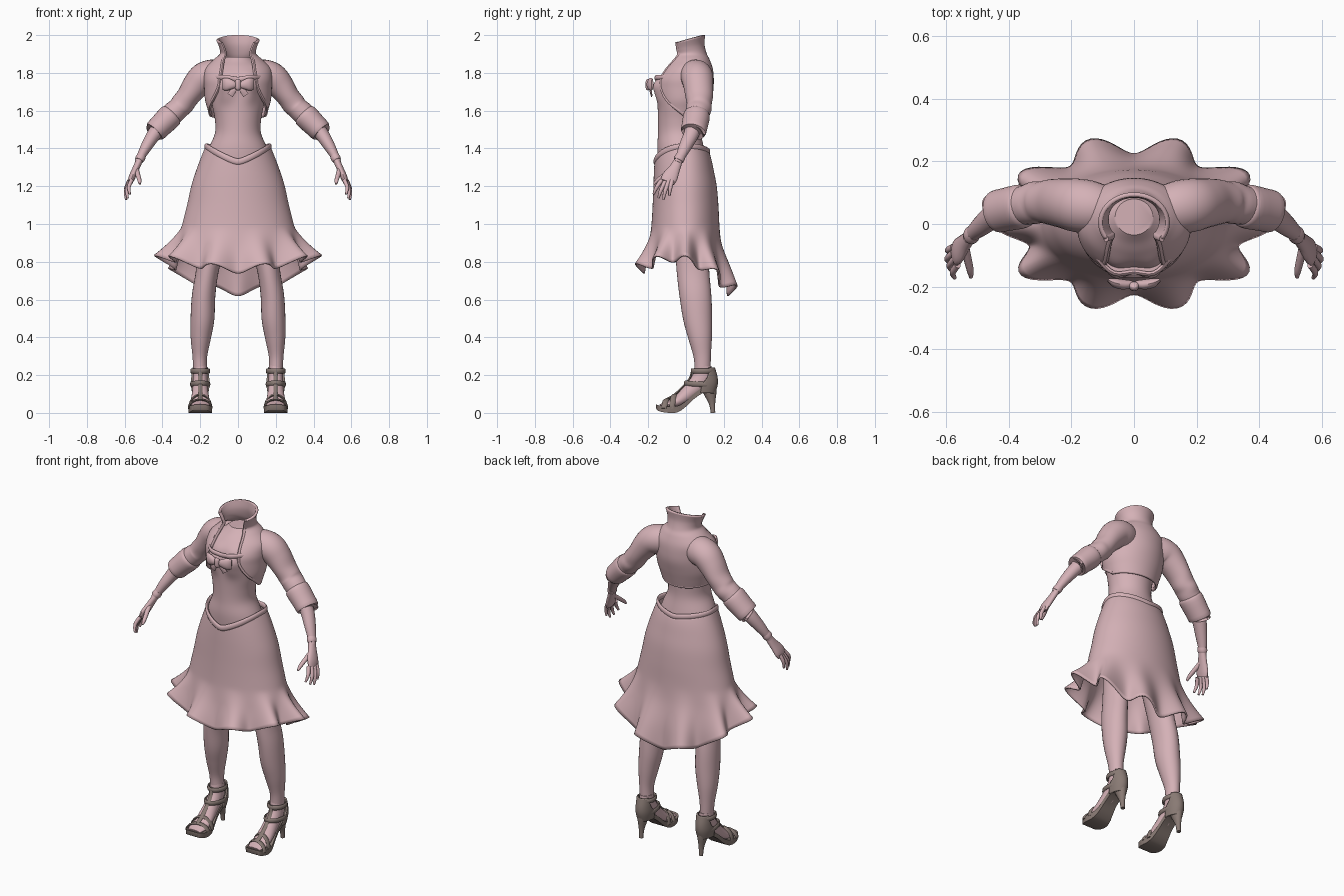
import bpy, bmesh, math
from mathutils import Vector

X, Y, Z = Vector((1, 0, 0)), Vector((0, 1, 0)), Vector((0, 0, 1))


def material(name, rgb):
    m = bpy.data.materials.new(name)
    m.diffuse_color = (*rgb, 1)
    return m


PINK = material("dusty pink", (0.66, 0.44, 0.47))
TAUPE = material("shoe taupe", (0.25, 0.195, 0.175))


def spline(rows, n=5, closed=False):
    """Smoothly resample rows of equal-length tuples."""
    out, c = [], len(rows)
    at = (lambda i: rows[i % c]) if closed else (lambda i: rows[max(0, min(c - 1, i))])
    for i in range(c if closed else c - 1):
        a, b, d, e = at(i - 1), at(i), at(i + 1), at(i + 2)
        for k in range(n):
            t = k / n
            out.append(tuple(q + 0.5 * t * (r - p + t * (2 * p - 5 * q + 4 * r - s + t * (3 * (q - r) + s - p)))
                             for p, q, r, s in zip(a, b, d, e)))
    return out if closed else out + [tuple(rows[-1])]


def loft(name, rings, mat=PINK, loop=True, cap=False, closed=False, mirror=False, thick=0, angle=40):
    """Skin a list of rings of points."""
    bm = bmesh.new()
    vs = [[bm.verts.new(p) for p in r] for r in rings]
    m = len(rings[0])
    for i in range(len(vs) if closed else len(vs) - 1):
        a, b = vs[i], vs[(i + 1) % len(vs)]
        for j in range(m if loop else m - 1):
            k = (j + 1) % m
            bm.faces.new((a[j], a[k], b[k], b[j]))
    if cap:
        bm.faces.new(vs[0])
        bm.faces.new(vs[-1])
    bmesh.ops.recalc_face_normals(bm, faces=bm.faces)
    me = bpy.data.meshes.new(name)
    bm.to_mesh(me)
    bm.free()
    me.materials.append(mat)
    ob = bpy.data.objects.new(name, me)
    bpy.context.collection.objects.link(ob)
    bpy.ops.object.select_all(action='DESELECT')
    ob.select_set(True)
    bpy.context.view_layer.objects.active = ob
    bpy.ops.object.shade_smooth_by_angle(angle=math.radians(angle))
    if thick:
        s = ob.modifiers.new("thickness", 'SOLIDIFY')
        s.thickness, s.offset = thick, 0
    if mirror:
        ob.modifiers.new("mirror", 'MIRROR')
    return ob


def tube(name, rows, ref=Y, seg=20, n=5, closed=False, **kw):
    """Elliptical tube; each row is x, y, z, radius along ref, other radius."""
    rows = spline(rows, n, closed) if n > 1 else rows
    pts = [Vector(r[:3]) for r in rows]
    rings, c = [], len(rows)
    for i, r in enumerate(rows):
        a = pts[(i - 1) % c] if closed or i else pts[0]
        b = pts[(i + 1) % c] if closed or i < c - 1 else pts[-1]
        t = (b - a).normalized()
        u = (ref - t * ref.dot(t)).normalized()
        v = t.cross(u)
        rings.append([pts[i] + u * r[3] * math.cos(w) + v * r[4] * math.sin(w)
                      for w in (2 * math.pi * k / seg for k in range(seg))])
    return loft(name, rings, cap=not closed, closed=closed, **kw)


# Bodice: height, half width, front y, back y, bust swell
def body(name, rows, seg=64):
    rings = []
    for z, w, f, b, s in spline(rows):
        ring = []
        for k in range(seg):
            a = 2 * math.pi * k / seg
            x, y = w * math.sin(a), (f + b) / 2 - (b - f) / 2 * math.cos(a)
            if math.cos(a) > 0:
                y -= s * math.exp(-((abs(x) - 0.065) / 0.04) ** 2)
            ring.append((x, y, z))
        rings.append(ring)
    return loft(name, rings, cap=True)


body("bodice", [(1.30, .185, -.145, .115, 0), (1.40, .155, -.152, .095, 0), (1.48, .122, -.148, .08, 0),
                (1.55, .122, -.148, .08, 0), (1.62, .135, -.15, .085, .003), (1.68, .143, -.153, .09, .02),
                (1.73, .146, -.158, .09, .027), (1.77, .144, -.15, .09, .012)])
body("chest_and_neck", [(1.74, .142, -.145, .09, .015), (1.79, .145, -.128, .09, .01), (1.83, .135, -.095, .09, 0),
                        (1.86, .09, -.06, .085, 0), (1.885, .06, -.035, .08, 0)])

# Neckline trim along the top of the bodice
trim = []
for k in range(-12, 13):
    a = math.radians(k * 6.5)
    x = .147 * math.sin(a)
    y = -.03 - .122 * math.cos(a) - .017 * math.exp(-((abs(x) - .065) / .04) ** 2)
    trim.append((x, y, 1.765 + .012 * min(1, abs(x) / .07), .013, .008))
tube("neckline_trim", trim, ref=Z, seg=10, n=1)

# Bow on the bodice
tube("bow_wing", [(.005, -.19, 1.735, .013, .01), (.03, -.193, 1.738, .024, .016),
                  (.06, -.188, 1.74, .034, .015), (.082, -.178, 1.74, .03, .006)], ref=Z, seg=14, mirror=True)
tube("bow_tail", [(.005, -.19, 1.73, .006, .009), (.025, -.187, 1.705, .006, .015),
                  (.042, -.182, 1.682, .004, .018)], seg=10, mirror=True)
tube("bow_knot", [(0, -.195, 1.764, .006, .008), (0, -.198, 1.755, .015, .015),
                  (0, -.198, 1.72, .015, .015), (0, -.195, 1.71, .006, .008)], seg=12)

# Skirt: V-shaped waist and a fluted hem with ten folds
PROFILE = [(1.44, .155, .15, .095), (1.36, .188, .16, .125), (1.28, .218, .165, .143), (1.20, .243, .168, .158),
           (1.10, .265, .172, .167), (1.00, .29, .178, .172), (.90, .312, .188, .18), (.75, .318, .202, .2),
           (.55, .318, .202, .2)]
FINE = spline(PROFILE, 8)


def size_at(z):
    for p, q in zip(FINE, FINE[1:]):
        if q[0] <= z <= p[0]:
            t = (p[0] - z) / (p[0] - q[0])
            return [a + (b - a) * t for a, b in zip(p[1:], q[1:])]
    return FINE[-1][1:]


def waist_z(a):
    s = math.sqrt(math.sin(a) ** 2 + .012)
    return 1.41 - ((.09 if math.cos(a) > 0 else .03) * max(0, 1 - s))


def skirt_point(a, s, grow=0):
    c = math.cos(a)
    fold = -math.cos(10 * a)
    hem = .81 + .06 * c - .11 * c * c + .022 * fold
    top = waist_z(a)
    z = top + (hem - top) * s
    w, f, b = size_at(z)
    u = max(0, min(1, (.99 - z) / (.99 - hem)))
    flare = 1 + u ** 1.6 * (.25 + .15 * fold)
    return ((w + grow) * flare * math.sin(a), -((f if c > 0 else b) + grow) * flare * c, z)


N = 160
ANGLES = [2 * math.pi * k / N for k in range(N)]
loft("skirt", [[skirt_point(a, s / 36) for a in ANGLES] for s in range(37)], thick=.009, angle=60)
tube("waistband", [(*skirt_point(a, 0, .002), .017, .009) for a in ANGLES], ref=Z, seg=10, n=1, closed=True)

# Short open jacket with standing collar: z, half width, centre y, depth, opening angle, front drop
JACKET = [(1.565, .146, -.025, .125, 82, -.03), (1.61, .156, -.02, .132, 105, -.01), (1.66, .168, -.015, .14, 128, 0),
          (1.72, .172, -.01, .148, 143, 0), (1.77, .175, -.005, .145, 147, 0), (1.82, .168, .01, .125, 149, 0),
          (1.865, .125, .02, .1, 141, 0), (1.90, .09, .018, .085, 130, .005), (1.95, .092, .008, .083, 126, .03),
          (2.0, .108, .004, .09, 124, .05)]
rings = []
for z, w, yc, d, op, drop in spline(JACKET, 6):
    arc = [math.radians(op) * k / 30 for k in range(-30, 31)]
    rings.append([(w * math.sin(a), yc + d * math.cos(a), z - drop * (1 - math.cos(a)) / 2) for a in arc])
loft("jacket", rings, loop=False, thick=.014)
# Rolled edge down the jacket opening
edge = [(*r[-1], .011, .009) for r in rings[::2]]
tube("jacket_edge", edge, seg=10, n=1, mirror=True)
tube("jacket_hem", [(*p, .01, .008) for p in rings[0]], ref=Z, seg=10, n=1)

# Sleeves, rolled cuffs and forearms
tube("sleeve", [(.09, .045, 1.785, .075, .08), (.14, .053, 1.787, .085, .083), (.185, .06, 1.772, .085, .08),
                (.225, .066, 1.73, .079, .072), (.265, .07, 1.675, .073, .061), (.295, .07, 1.635, .066, .062),
                (.315, .068, 1.613, .068, .058), (.34, .062, 1.59, .064, .06), (.375, .056, 1.56, .06, .056)],
     seg=28, mirror=True)
tube("cuff", [(.347, .058, 1.583, .058, .055), (.352, .057, 1.578, .068, .064), (.37, .054, 1.56, .071, .066),
              (.41, .046, 1.52, .069, .062), (.436, .04, 1.494, .068, .06), (.443, .038, 1.487, .06, .052),
              (.438, .04, 1.492, .042, .038)], seg=28, n=2, mirror=True)
tube("forearm", [(.38, .05, 1.55, .046, .045), (.44, .03, 1.48, .041, .038), (.485, -.004, 1.41, .034, .03),
                 (.515, -.03, 1.355, .025, .022), (.528, -.045, 1.325, .022, .019)], mirror=True)
tube("glove_rim", [(.511, -.028, 1.36, .027, .024), (.519, -.036, 1.345, .029, .026),
                   (.524, -.041, 1.335, .026, .022)], n=2, mirror=True)

# Hands
tube("palm", [(.52, -.038, 1.34, .022, .018), (.54, -.06, 1.295, .03, .018), (.56, -.085, 1.25, .042, .018),
              (.57, -.098, 1.222, .038, .014)], mirror=True)
FINGERS = [((.563, -.13, 1.232), (.578, -.155, 1.195), (.572, -.172, 1.158)),
           ((.57, -.11, 1.225), (.588, -.132, 1.18), (.584, -.146, 1.137)),
           ((.575, -.092, 1.225), (.595, -.11, 1.175), (.592, -.12, 1.128)),
           ((.576, -.074, 1.23), (.593, -.083, 1.19), (.593, -.088, 1.15))]
for i, (a, b, c) in enumerate(FINGERS):
    tube("finger_%d" % (i + 1), [(*a, .012, .011), (*b, .0105, .01), (*c, .006, .006)], seg=10, mirror=True)
tube("thumb", [(.54, -.075, 1.29, .015, .014), (.53, -.115, 1.26, .013, .012), (.522, -.15, 1.232, .011, .01),
               (.52, -.17, 1.212, .006, .006)], ref=X, seg=10, mirror=True)

# Legs and feet
tube("leg", [(.11, .02, 1.1, .1, .09), (.14, .03, .9, .09, .075), (.163, .037, .75, .086, .06),
             (.182, .05, .62, .084, .062), (.188, .062, .5, .077, .063), (.197, .075, .4, .063, .054),
             (.202, .086, .3, .046, .039), (.2, .088, .22, .042, .036)], seg=28, mirror=True)
tube("foot", [(.2, .09, .25, .037, .044), (.2, .082, .18, .039, .052), (.2, .03, .12, .042, .045),
              (.2, -.04, .064, .05, .032), (.2, -.09, .045, .052, .02), (.2, -.138, .037, .04, .009)],
     ref=X, mirror=True)

# Shoes: sole, heel, heel cup and straps
sole = []
for y, top, thick, w in spline([(-.158, .045, .02, .022), (-.145, .04, .03, .048), (-.1, .034, .033, .064),
                                (-.05, .036, .034, .06), (-.01, .055, .03, .05), (.04, .1, .028, .042),
                                (.09, .135, .03, .041), (.13, .15, .035, .036), (.152, .15, .035, .02)]):
    sole.append([(.2 - w, y, top), (.2 + w, y, top), (.2 + w * .95, y, top - thick), (.2 - w * .95, y, top - thick)])
loft("shoe_sole", sole, TAUPE, cap=True, mirror=True)
tube("shoe_heel", [(.2, .118, .15, .046, .036), (.2, .127, .11, .036, .027), (.2, .138, .05, .017, .015),
                   (.2, .143, 0, .012, .012)], mat=TAUPE, seg=16, mirror=True)
cup = []
for z, w, d, op in spline([(.105, .038, .062, 100), (.15, .045, .075, 92), (.19, .045, .074, 70), (.24, .044, .06, 55)]):
    cup.append([(.2 + w * math.sin(a), .088 + d * math.cos(a), z)
                for a in (math.radians(op) * k / 12 for k in range(-12, 13))])
loft("heel_cup", cup, TAUPE, loop=False, thick=.01, mirror=True)
for name, yc, zc, ry, rx, tilt in (("ankle_strap", .09, .222, .058, .046, .0), ("instep_strap", .074, .152, .078, .047, .005)):
    tube(name, [(.2 + rx * math.sin(a), yc + ry * math.cos(a), zc - tilt * math.cos(a), .014, .007)
                for a in ANGLES[::5]], ref=Z, mat=TAUPE, seg=8, n=1, closed=True, mirror=True)
for name, y, h, w in (("toe_strap", -.1, .047, .06), ("ball_strap", -.058, .072, .058)):
    tube(name, [(.2 - w * math.cos(a), y + .015 * math.cos(a), .024 + h * math.sin(a), .015, .006)
                for a in (math.pi * k / 16 for k in range(17))], mat=TAUPE, seg=8, n=1, mirror=True)
tube("front_strap", [(.2, -.105, .071, .013, .006), (.2, -.06, .097, .013, .006), (.2, -.005, .15, .012, .006),
                     (.2, .024, .19, .012, .006), (.2, .034, .235, .012, .006)],
     ref=X, mat=TAUPE, seg=8, mirror=True)
